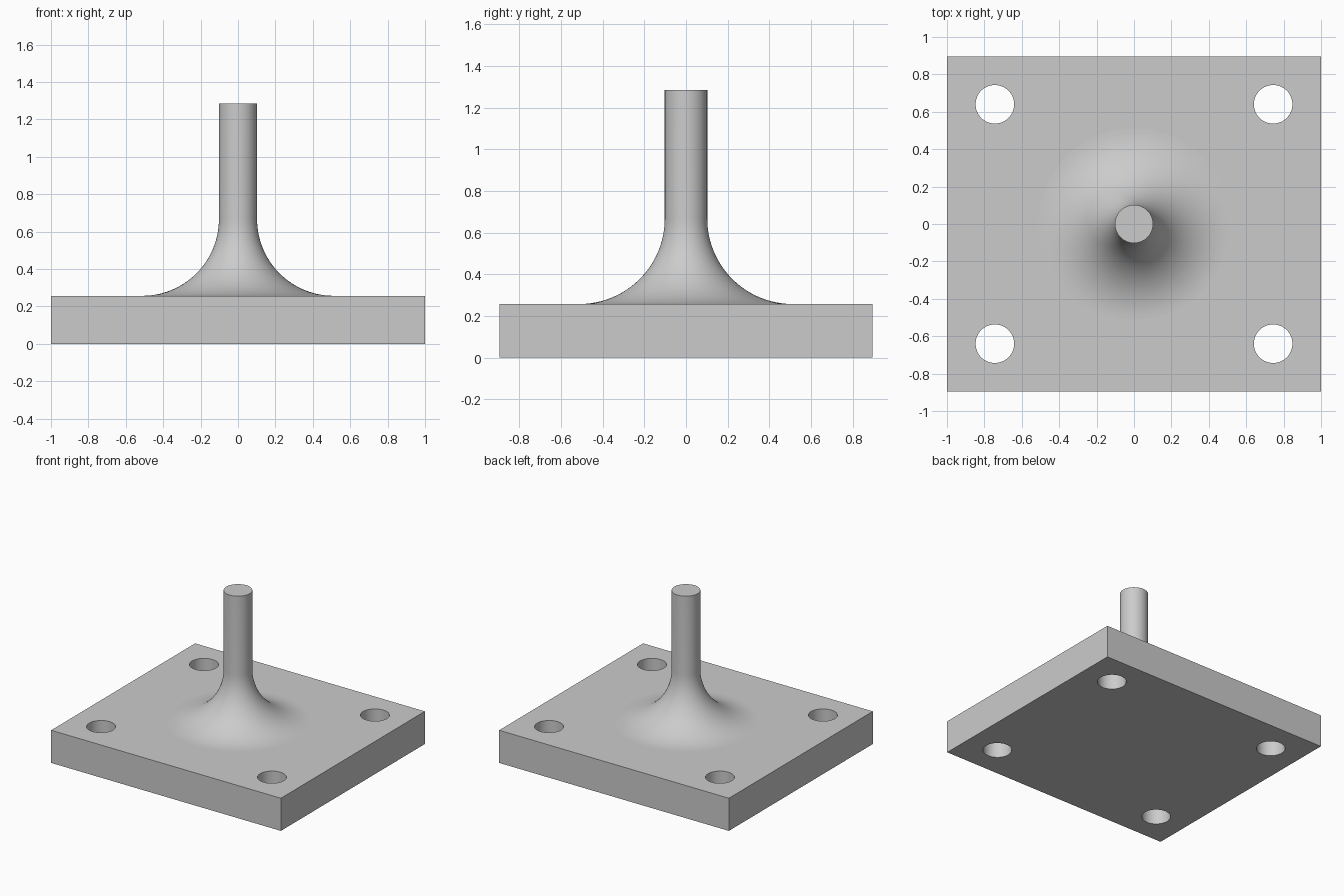
import bpy
import bmesh
import math
from mathutils import Matrix, Vector

cube = bpy.data.objects.get("Cube")
if cube:
    bpy.data.objects.remove(cube, do_unlink=True)

LENGTH, DEPTH, THICK = 2.0, 1.79, 0.257
HOLE_X, HOLE_Y, HOLE_R = 0.744, 0.64, 0.103
SHAFT_R, SHAFT_TOP, FILLET = 0.102, 1.285, 0.41
SEGMENTS = 96

grey = bpy.data.materials.new("plain grey")
grey.use_nodes = True
grey.diffuse_color = (0.6, 0.6, 0.6, 1)
grey.node_tree.nodes["Principled BSDF"].inputs["Base Color"].default_value = (0.6, 0.6, 0.6, 1)


def make_object(name, bm):
    bmesh.ops.recalc_face_normals(bm, faces=bm.faces[:])
    mesh = bpy.data.meshes.new(name)
    bm.to_mesh(mesh)
    bm.free()
    mesh.materials.append(grey)
    obj = bpy.data.objects.new(name, mesh)
    bpy.context.collection.objects.link(obj)
    return obj


def activate(obj):
    bpy.ops.object.select_all(action='DESELECT')
    obj.select_set(True)
    bpy.context.view_layer.objects.active = obj


# Rectangular base plate
bm = bmesh.new()
bmesh.ops.create_cube(bm, size=1, matrix=Matrix.Translation((0, 0, THICK / 2))
                      @ Matrix.Diagonal((LENGTH, DEPTH, THICK, 1)))
plate = make_object("base_plate", bm)

# Four bolt holes cut through the corners
bm = bmesh.new()
for sx in (-1, 1):
    for sy in (-1, 1):
        bmesh.ops.create_cone(bm, cap_ends=True, segments=64, radius1=HOLE_R, radius2=HOLE_R,
                              depth=THICK * 2,
                              matrix=Matrix.Translation((sx * HOLE_X, sy * HOLE_Y, THICK / 2)))
cutter = make_object("bolt_hole_cutter", bm)
cutter.hide_render = True
activate(plate)
mod = plate.modifiers.new("bolt holes", 'BOOLEAN')
mod.operation = 'DIFFERENCE'
mod.solver = 'EXACT'
mod.object = cutter
bpy.ops.object.modifier_apply(modifier=mod.name)
bpy.data.objects.remove(cutter, do_unlink=True)

# Shaft with a concave flared foot, lathed from a profile
foot_r = SHAFT_R + FILLET
profile = [Vector((0, 0, THICK / 2)), Vector((foot_r, 0, THICK / 2))]
for i in range(25):
    a = math.radians(90) * i / 24
    profile.append(Vector((foot_r - FILLET * math.sin(a), 0,
                           THICK + FILLET * (1 - math.cos(a)))))
profile += [Vector((SHAFT_R, 0, SHAFT_TOP)), Vector((0, 0, SHAFT_TOP))]

bm = bmesh.new()
verts = [bm.verts.new(p) for p in profile]
edges = [bm.edges.new(pair) for pair in zip(verts, verts[1:])]
bmesh.ops.spin(bm, geom=verts + edges, cent=(0, 0, 0), axis=(0, 0, 1),
               angle=math.tau, steps=SEGMENTS, use_duplicate=False)
bmesh.ops.remove_doubles(bm, verts=bm.verts[:], dist=0.0001)
shaft = make_object("flared_shaft", bm)

for obj in (plate, shaft):
    activate(obj)
    bpy.ops.object.shade_smooth_by_angle(angle=math.radians(30))
